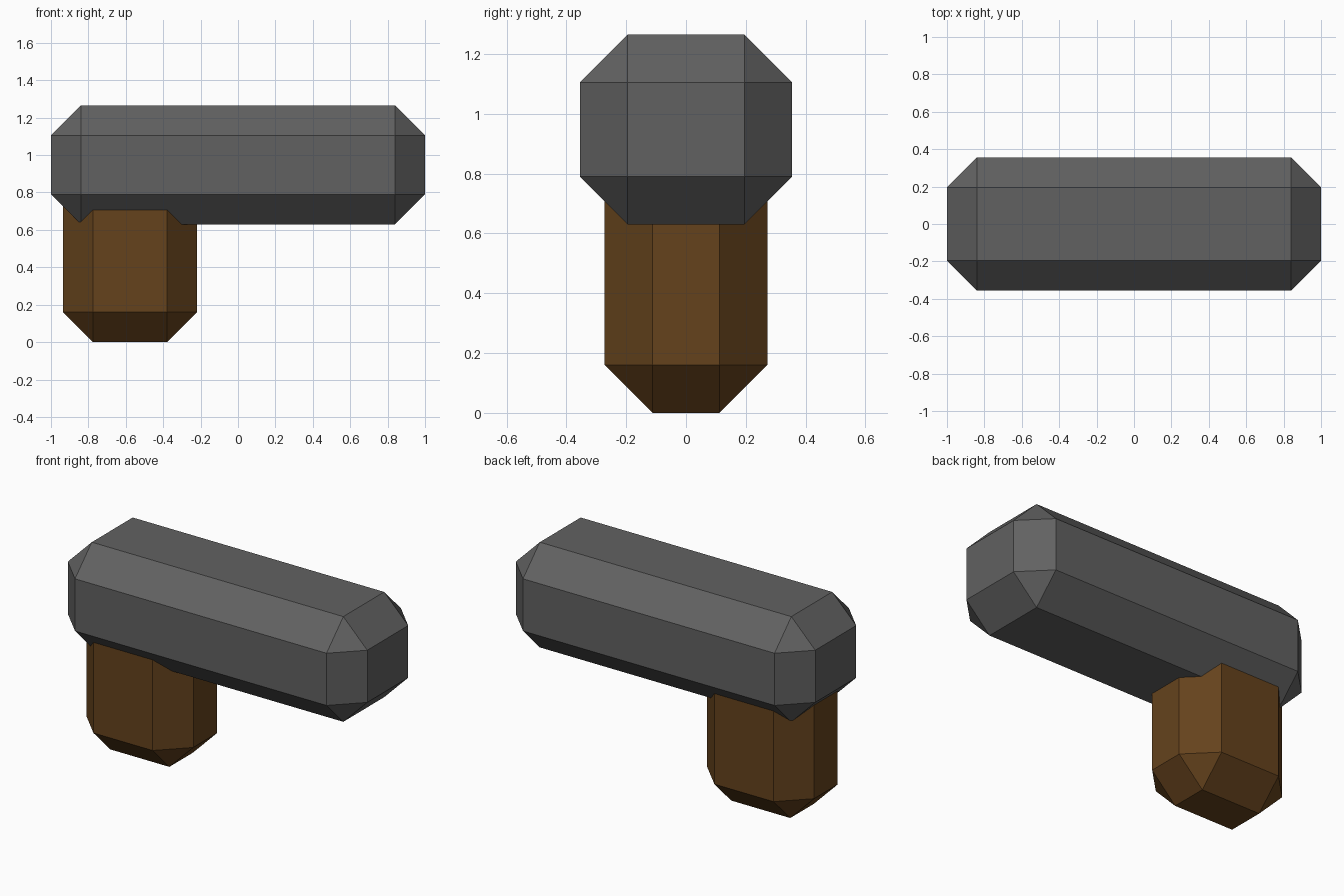
import bpy
import bmesh
from mathutils import Vector

if "Cube" in bpy.data.objects:
    bpy.data.objects.remove(bpy.data.objects["Cube"])

CHAMFER = 0.16


def material(name, rgb):
    mat = bpy.data.materials.new(name)
    mat.diffuse_color = (*rgb, 1.0)
    mat.use_nodes = True
    mat.node_tree.nodes["Principled BSDF"].inputs["Base Color"].default_value = mat.diffuse_color
    return mat


def chamfered_box(name, low, high, mat):
    """Box between two corners with every edge cut at 45 degrees."""
    low, high = Vector(low), Vector(high)
    bm = bmesh.new()
    bmesh.ops.create_cube(bm, size=1.0)
    bmesh.ops.scale(bm, vec=high - low, verts=bm.verts)
    bmesh.ops.bevel(bm, geom=bm.edges[:], offset=CHAMFER, offset_type='OFFSET',
                    segments=1, affect='EDGES', profile=0.5)
    mesh = bpy.data.meshes.new(name)
    bm.to_mesh(mesh)
    bm.free()
    mesh.materials.append(mat)
    obj = bpy.data.objects.new(name, mesh)
    obj.location = (low + high) / 2
    bpy.context.collection.objects.link(obj)
    return obj


# Long dark body
chamfered_box("body", (-1.0, -0.355, 0.63), (1.0, 0.355, 1.265),
              material("dark_grey", (0.12, 0.12, 0.12)))

# Brown grip, its top sunk into the body
chamfered_box("grip", (-0.935, -0.272, 0.0), (-0.22, 0.272, 0.95),
              material("brown", (0.13, 0.055, 0.012)))
